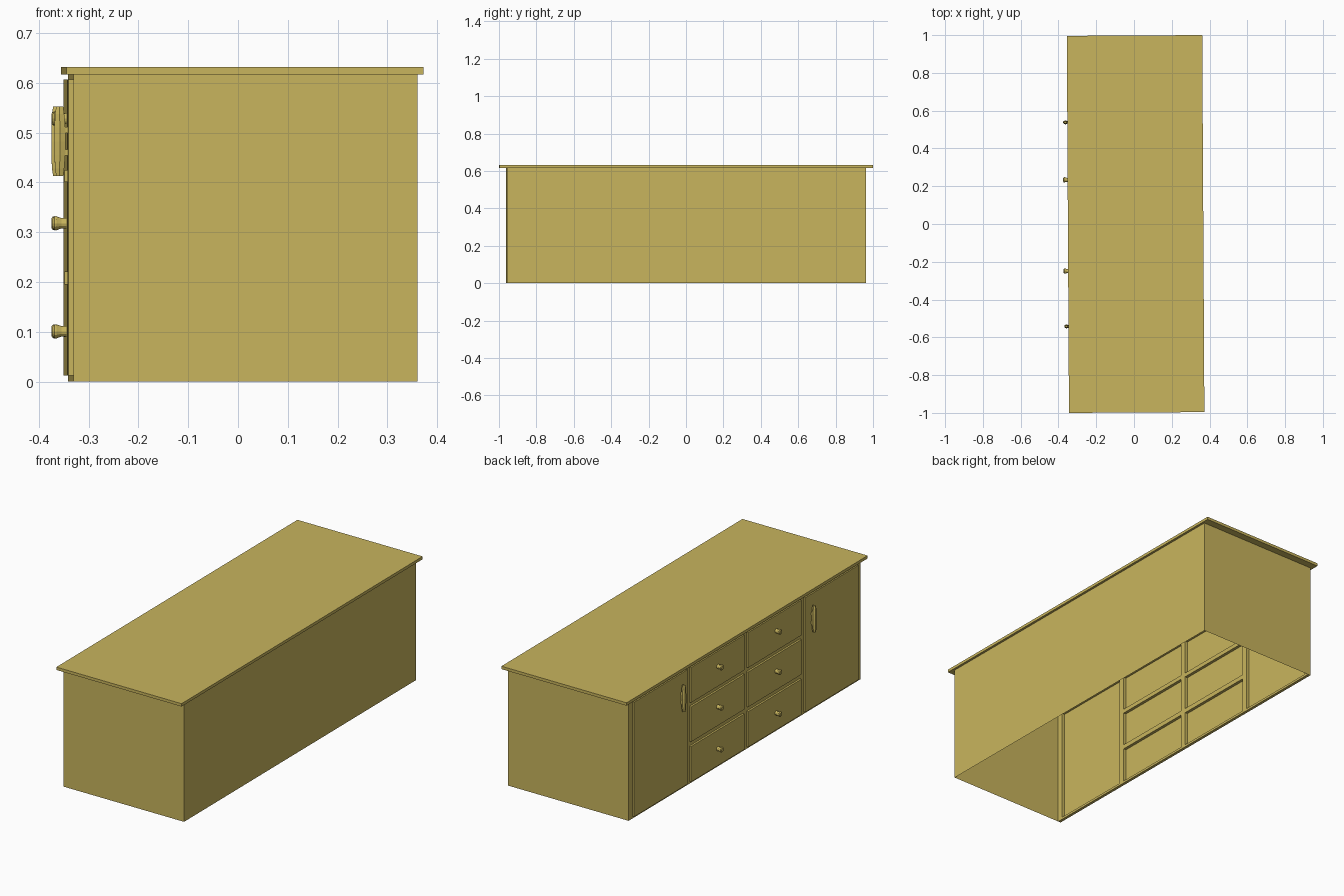
import bpy, bmesh, math
from mathutils import Matrix

if "Cube" in bpy.data.objects:
    bpy.data.objects.remove(bpy.data.objects["Cube"])

TURN = Matrix.Rotation(0.0057, 4, 'Z')   # the piece stands very slightly turned

wood = bpy.data.materials.new("wood")
wood.diffuse_color = (0.58, 0.46, 0.11, 1)
wood.use_nodes = True
wood.node_tree.nodes["Principled BSDF"].inputs["Base Color"].default_value = wood.diffuse_color


def finish(bm, name, recalc=True):
    if recalc:
        bmesh.ops.recalc_face_normals(bm, faces=bm.faces)
    bm.transform(TURN)
    me = bpy.data.meshes.new(name)
    bm.to_mesh(me)
    bm.free()
    me.materials.append(wood)
    ob = bpy.data.objects.new(name, me)
    bpy.context.collection.objects.link(ob)
    return ob


def add_box(bm, x, y, z):
    m = Matrix.LocRotScale(
        ((x[0] + x[1]) / 2, (y[0] + y[1]) / 2, (z[0] + z[1]) / 2), None,
        (x[1] - x[0], y[1] - y[0], z[1] - z[0]))
    bmesh.ops.create_cube(bm, size=1, matrix=m)


def box(name, x, y, z):
    bm = bmesh.new()
    add_box(bm, x, y, z)
    return finish(bm, name)


def loft(bm, rings):
    """Skin a list of equal-length point rings and cap both ends."""
    vs = [[bm.verts.new(p) for p in r] for r in rings]
    n = len(vs[0])
    for a, b in zip(vs, vs[1:]):
        for i in range(n):
            j = (i + 1) % n
            bm.faces.new((a[i], a[j], b[j], b[i]))
    bm.faces.new(vs[0])
    bm.faces.new(vs[-1])


FRONT, BACK, FACE = -0.3355, 0.355, -0.3455
HALF, H = 0.96, 0.617

# Countertop slab
box("countertop", (-0.35, 0.367), (-0.998, 0.998), (H, 0.632))

# Open carcass: thin sheet back and sides, no floor
bm = bmesh.new()
path = [(FRONT, -HALF), (BACK, -HALF), (BACK, HALF), (FRONT, HALF)]
low = [bm.verts.new((x, y, 0)) for x, y in path]
high = [bm.verts.new((x, y, H)) for x, y in path]
for i in range(3):
    bm.faces.new((low[i], low[i + 1], high[i + 1], high[i]))
finish(bm, "carcass", recalc=False)

# Face layout: four columns between five stiles, three drawer rows
W, S = 0.4425, 0.03
cols = [(-HALF + S + i * (W + S), -HALF + (i + 1) * (W + S)) for i in range(4)]
rows = [(0.012, 0.196), (0.22, 0.402), (0.424, 0.607)]

# Front frame behind the doors and drawers
bm = bmesh.new()
depth = (FRONT, FRONT + 0.015)
for i in range(5):
    y = -HALF + i * (W + S)
    add_box(bm, depth, (y, y + S), (0, H))
for i, c in enumerate(cols):
    add_box(bm, depth, c, (0, 0.012))
    add_box(bm, depth, c, (0.607, H))
    if i in (1, 2):
        for a, b in zip(rows, rows[1:]):
            add_box(bm, depth, c, (a[1], b[0]))
finish(bm, "front_frame")


# Turned knob
def knob(name, y, z):
    profile = [(FACE, 0.011), (-0.356, 0.0105), (-0.362, 0.0125),
               (-0.366, 0.0142), (-0.370, 0.0138), (-0.3735, 0.0095)]
    bm = bmesh.new()
    loft(bm, [[(x, y + r * math.cos(k * math.pi / 6), z + r * math.sin(k * math.pi / 6))
               for k in range(12)] for x, r in profile])
    finish(bm, name)


# Bowed upright handle on two short posts
def handle(name, y):
    sections = [(0.413, -0.3680, -0.354, 0.005), (0.428, -0.3705, -0.352, 0.008),
                (0.455, -0.3715, -0.350, 0.010), (0.4825, -0.3715, -0.349, 0.011),
                (0.510, -0.3715, -0.350, 0.010), (0.537, -0.3705, -0.352, 0.008),
                (0.552, -0.3680, -0.354, 0.005)]
    bm = bmesh.new()
    loft(bm, [[(b, y - w * 0.6, z), (b, y + w * 0.6, z), ((a + b) / 2, y + w, z),
               (a, y + w * 0.5, z), (a, y - w * 0.5, z), ((a + b) / 2, y - w, z)]
              for z, a, b, w in sections])
    for z in (0.46, 0.505):
        add_box(bm, (-0.356, FACE), (y - 0.005, y + 0.005), (z - 0.006, z + 0.006))
    finish(bm, name)


# Doors at both ends
for side, c, hy in (("left", cols[3], 0.54), ("right", cols[0], -0.54)):
    box(side + "_door", (FACE, FRONT), c, (0.012, 0.607))
    handle(side + "_door_handle", hy)

# Six drawers in the middle
for side, c, ky in (("left", cols[2], 0.236), ("right", cols[1], -0.247)):
    for tier, r, kz in zip(("lower", "middle", "upper"), rows, (0.101, 0.318, 0.528)):
        box(f"{side}_{tier}_drawer", (FACE, FRONT), c, r)
        knob(f"{side}_{tier}_knob", ky, kz)
